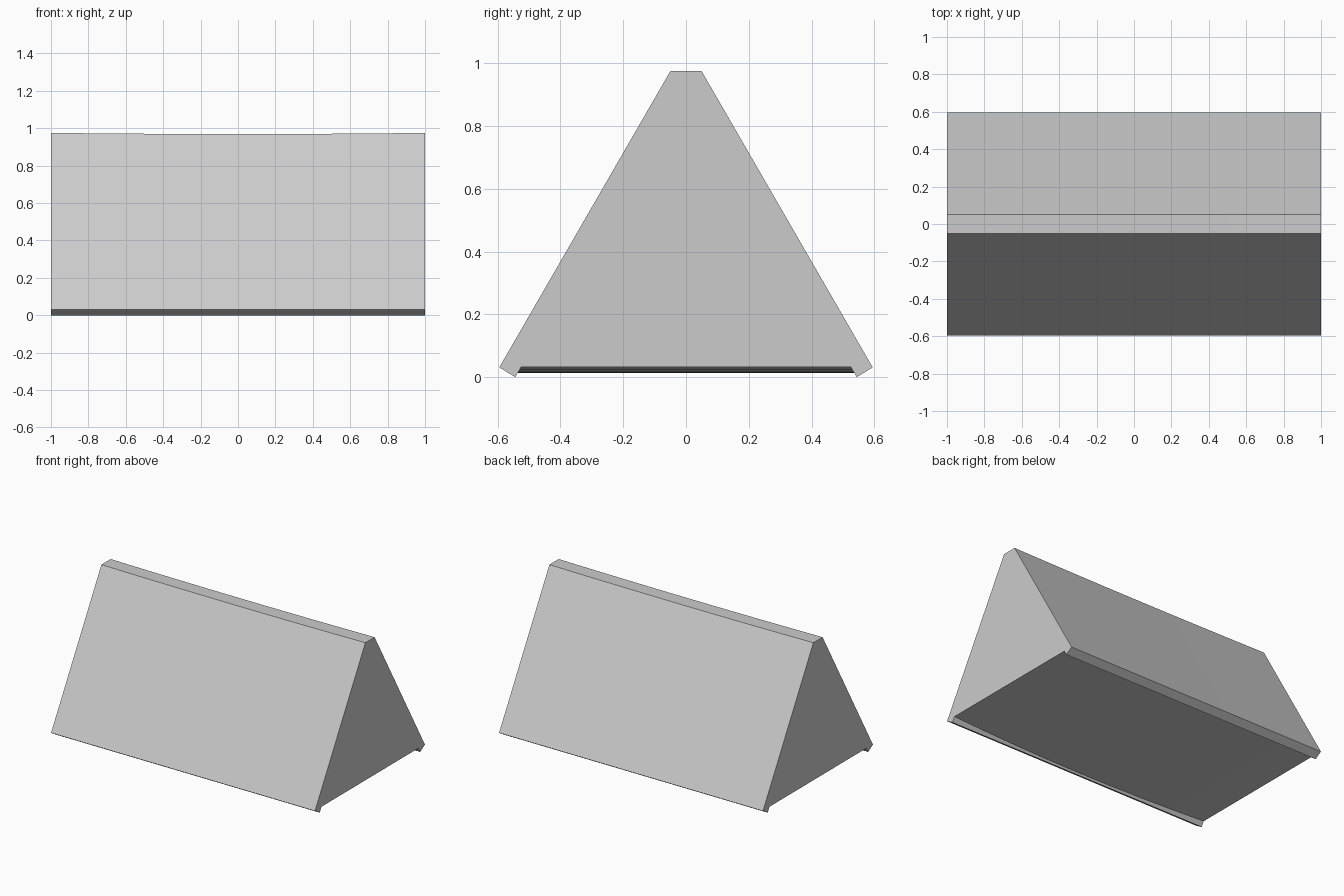
import bpy, bmesh

if "Cube" in bpy.data.objects:
    bpy.data.objects.remove(bpy.data.objects["Cube"])

SEGMENTS = 8


def half_profile(x):
    """Right half of the cross-section, ridge to floor, sagging mid-length."""
    sag = 1 - x * x
    floor_z = 0.033 - 0.02 * sag
    return [
        (0.05, 0.975 - 0.006 * sag),                 # ridge strip edge
        (0.595, 0.031),                              # outer lower edge of side panel
        (0.544, 0.0),                                # inner lower edge of side panel
        (0.544 - floor_z * 0.577, floor_z),          # floor edge
    ]


# Tent body: side panels, ridge strip and recessed sagging floor
bm = bmesh.new()
rings = []
for i in range(SEGMENTS + 1):
    x = -1 + 2 * i / SEGMENTS
    half = half_profile(x)
    ring = half + [(-y, z) for y, z in reversed(half)]
    rings.append([bm.verts.new((x, y, z)) for y, z in ring])

n = len(rings[0])
for a, b in zip(rings, rings[1:]):
    for j in range(n):
        k = (j + 1) % n
        bm.faces.new((a[j], a[k], b[k], b[j]))

# Flat end walls
for ring in (rings[0], rings[-1]):
    bm.faces.new(ring)

bmesh.ops.recalc_face_normals(bm, faces=bm.faces[:])
mesh = bpy.data.meshes.new("tent_body")
bm.to_mesh(mesh)
bm.free()
body = bpy.data.objects.new("tent_body", mesh)
bpy.context.collection.objects.link(body)
